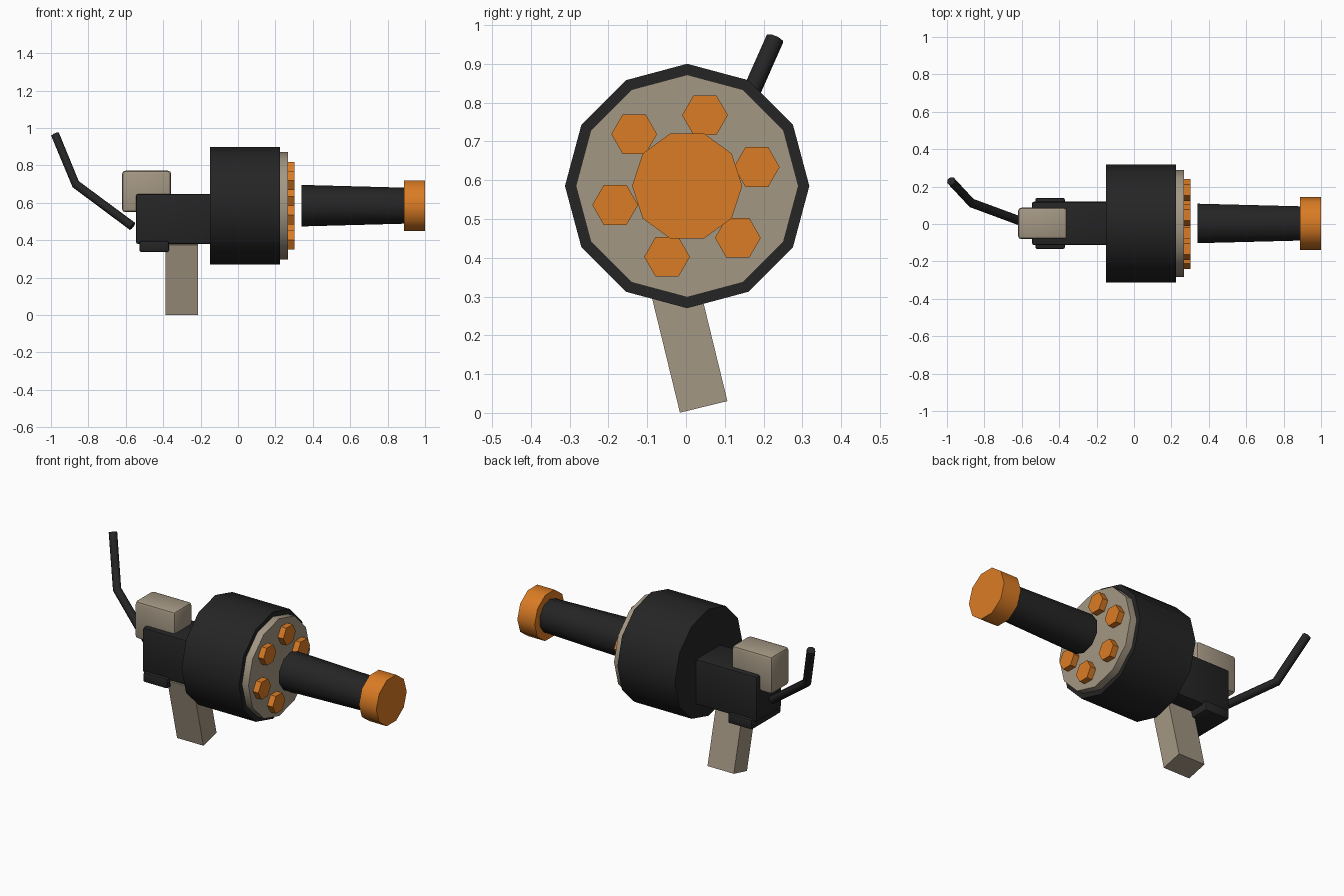
import bpy
import bmesh
from math import sin, cos, radians, tau
from mathutils import Matrix, Vector

default = bpy.data.objects.get("Cube")
if default:
    bpy.data.objects.remove(default, do_unlink=True)


def material(name, rgb):
    mat = bpy.data.materials.new(name)
    mat.use_nodes = True
    color = (*rgb, 1)
    mat.diffuse_color = color
    mat.node_tree.nodes["Principled BSDF"].inputs["Base Color"].default_value = color
    return mat


BLACK = material("matte black", (0.018, 0.018, 0.018))
TAN = material("warm tan", (0.37, 0.31, 0.23))
ORANGE = material("bright orange", (0.70, 0.20, 0.018))

AXIS_Y, AXIS_Z = 0.003, 0.585


def finish(name, bm, mat, smooth=None):
    bmesh.ops.recalc_face_normals(bm, faces=bm.faces)
    mesh = bpy.data.meshes.new(name)
    bm.to_mesh(mesh)
    bm.free()
    mesh.materials.append(mat)
    obj = bpy.data.objects.new(name, mesh)
    bpy.context.collection.objects.link(obj)
    if smooth:
        bpy.ops.object.select_all(action="DESELECT")
        obj.select_set(True)
        bpy.context.view_layer.objects.active = obj
        bpy.ops.object.shade_smooth_by_angle(angle=radians(smooth))
    return obj


def prism(name, mat, sides, x0, x1, r0, r1, y=AXIS_Y, z=AXIS_Z, turn=0, smooth=None):
    """Capped, optionally tapered prism running along x."""
    bm = bmesh.new()
    rings = []
    for x, r in ((x0, r0), (x1, r1)):
        angles = [radians(turn) + tau * i / sides for i in range(sides)]
        rings.append([bm.verts.new((x, y + r * cos(a), z + r * sin(a))) for a in angles])
    for i in range(sides):
        j = (i + 1) % sides
        bm.faces.new((rings[0][i], rings[0][j], rings[1][j], rings[1][i]))
    for ring in rings:
        bm.faces.new(ring)
    return finish(name, bm, mat, smooth)


def box(name, mat, low, high, bevel=0.0, tilt=0.0):
    """Box between two corners, with rounded edges and a tilt about x."""
    low, high = Vector(low), Vector(high)
    bm = bmesh.new()
    bmesh.ops.create_cube(bm, size=1)
    bmesh.ops.scale(bm, vec=high - low, verts=bm.verts)
    if bevel:
        bmesh.ops.bevel(bm, geom=bm.edges[:], offset=bevel, segments=2,
                        profile=0.5, affect="EDGES")
    move = Matrix.Translation((low + high) / 2) @ Matrix.Rotation(radians(tilt), 4, "X")
    bmesh.ops.transform(bm, matrix=move, verts=bm.verts)
    return finish(name, bm, mat, 40 if bevel else None)


# Drum and its front plate
prism("drum", BLACK, 12, -0.15, 0.225, 0.315, 0.315, turn=90, smooth=40)
prism("drum_front_plate", TAN, 12, 0.22, 0.267, 0.287, 0.287, turn=90, smooth=40)

# Ring of hexagonal chamber caps
for i in range(6):
    a = radians(75 + 60 * i)
    prism(f"chamber_cap_{i + 1}", ORANGE, 6, 0.26, 0.302, 0.059, 0.059,
          y=0.189 * cos(a), z=AXIS_Z + 0.189 * sin(a))

# Barrel and muzzle
prism("barrel", BLACK, 10, 0.34, 0.9, 0.111, 0.096, turn=90, smooth=40)
prism("muzzle", ORANGE, 10, 0.887, 1.0, 0.142, 0.142, smooth=40)

# Body, lower rail and rear block
box("receiver", BLACK, (-0.545, -0.113, 0.38), (-0.14, 0.119, 0.647), 0.01)
box("lower_rail", BLACK, (-0.527, -0.133, 0.338), (-0.37, 0.139, 0.395), 0.008)
box("rear_block", TAN, (-0.62, -0.081, 0.55), (-0.357, 0.087, 0.772), 0.018)

# Slanted grip
box("grip", TAN, (-0.387, -0.063, 0.01), (-0.215, 0.063, 0.395), tilt=13.7)

# Bent rear rod
curve = bpy.data.curves.new("rear_rod", "CURVE")
curve.dimensions = "3D"
curve.bevel_depth = 0.024
curve.bevel_resolution = 2
curve.use_fill_caps = True
path = [(-0.565, 0.0, 0.475), (-0.868, 0.112, 0.7), (-0.977, 0.229, 0.964)]
spline = curve.splines.new("POLY")
spline.points.add(len(path) - 1)
for point, co in zip(spline.points, path):
    point.co = (*co, 1)
curve.materials.append(BLACK)
rod = bpy.data.objects.new("rear_rod", curve)
bpy.context.collection.objects.link(rod)
